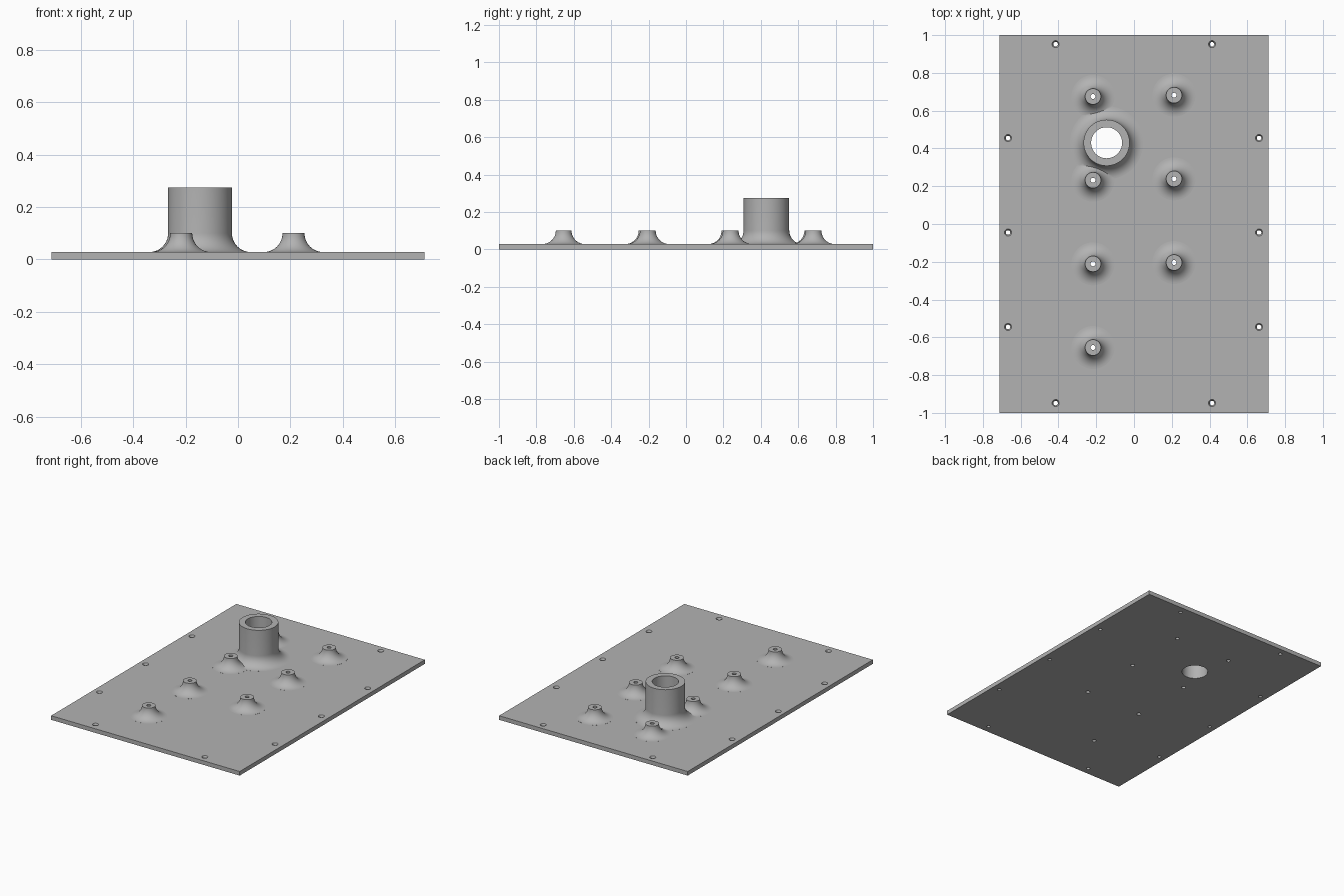
import bpy
import bmesh
from math import sin, cos, pi

cube = bpy.data.objects.get("Cube")
if cube:
    bpy.data.objects.remove(cube, do_unlink=True)

WIDTH, LENGTH, THICK = 1.426, 2.0, 0.028
FILLET = 0.072
TUBE = (-0.145, 0.43)
BOSSES = [(-0.217, 0.675 - 0.443 * i) for i in range(4)]
BOSSES += [(0.212, 0.682 - 0.443 * i) for i in range(3)]
SCREWS = [(x, y) for x in (-0.415, 0.413) for y in (-0.948, 0.952)]
SCREWS += [(x, 0.455 - 0.5 * i) for x in (-0.667, 0.662) for i in range(3)]

grey = bpy.data.materials.new("plain grey")
grey.use_nodes = True
grey.diffuse_color = (0.45, 0.45, 0.45, 1)
grey.node_tree.nodes["Principled BSDF"].inputs["Base Color"].default_value = (0.45, 0.45, 0.45, 1)


def finish(name, bm):
    bmesh.ops.recalc_face_normals(bm, faces=bm.faces)
    mesh = bpy.data.meshes.new(name)
    bm.to_mesh(mesh)
    bm.free()
    mesh.materials.append(grey)
    obj = bpy.data.objects.new(name, mesh)
    bpy.context.collection.objects.link(obj)
    return obj


def lathe(name, profile, centre, sides):
    """Closed solid of revolution from (radius, height) points, bottom to top."""
    bm = bmesh.new()
    rings = []
    for r, z in profile:
        rings.append([bm.verts.new((centre[0] + r * cos(2 * pi * k / sides),
                                    centre[1] + r * sin(2 * pi * k / sides), z))
                      for k in range(sides)])
    for low, high in zip(rings, rings[1:]):
        for k in range(sides):
            n = (k + 1) % sides
            bm.faces.new((low[k], low[n], high[n], high[k]))
    bm.faces.new(rings[0][::-1])
    bm.faces.new(rings[-1])
    return finish(name, bm)


def flared_post(name, centre, radius, top, sides):
    """Post whose foot flares into the plate with a quarter-circle fillet."""
    foot = THICK + 0.0002
    steps = 12
    profile = [(radius + FILLET, THICK / 2)]
    for i in range(steps + 1):
        a = pi / 2 * i / steps
        profile.append((radius + FILLET * (1 - sin(a)), foot + FILLET * (1 - cos(a))))
    if top > foot + FILLET + 0.01:
        profile.append((radius, top))
    return lathe(name, profile, centre, sides)


def combine(target, other, operation):
    mod = target.modifiers.new(operation.lower(), "BOOLEAN")
    mod.operation = operation
    mod.solver = "EXACT"
    mod.object = other
    other.hide_render = True
    bpy.context.view_layer.objects.active = target
    bpy.ops.object.modifier_apply(modifier=mod.name)
    bpy.data.objects.remove(other, do_unlink=True)


# Flat base plate
bm = bmesh.new()
bmesh.ops.create_cube(bm, size=1)
for v in bm.verts:
    v.co = (v.co.x * WIDTH, v.co.y * LENGTH, (v.co.z + 0.5) * THICK)
plate = finish("mounting_plate", bm)

# Tall tube and small standoffs
combine(plate, flared_post("tube", TUBE, 0.122, 0.274, 72), "UNION")
for spot in BOSSES:
    combine(plate, flared_post("standoff", spot, 0.042, 0.1, 48), "UNION")

# Bore and standoff holes
combine(plate, lathe("bore", [(0.082, -0.1), (0.082, 0.4)], TUBE, 72), "DIFFERENCE")
for spot in BOSSES:
    combine(plate, lathe("hole", [(0.013, -0.1), (0.013, 0.2)], spot, 24), "DIFFERENCE")

# Countersunk screw holes around the rim
sink = [(0.012, -0.1), (0.012, THICK - 0.012), (0.019, THICK), (0.019, 0.1)]
for spot in SCREWS:
    combine(plate, lathe("screw_hole", sink, spot, 24), "DIFFERENCE")

# Smooth round walls, flat horizontal faces
bpy.ops.object.select_all(action="DESELECT")
plate.select_set(True)
bpy.context.view_layer.objects.active = plate
bpy.ops.object.shade_smooth_by_angle(angle=0.6)
for face in plate.data.polygons:
    if abs(face.normal.z) > 0.9999:
        face.use_smooth = False
